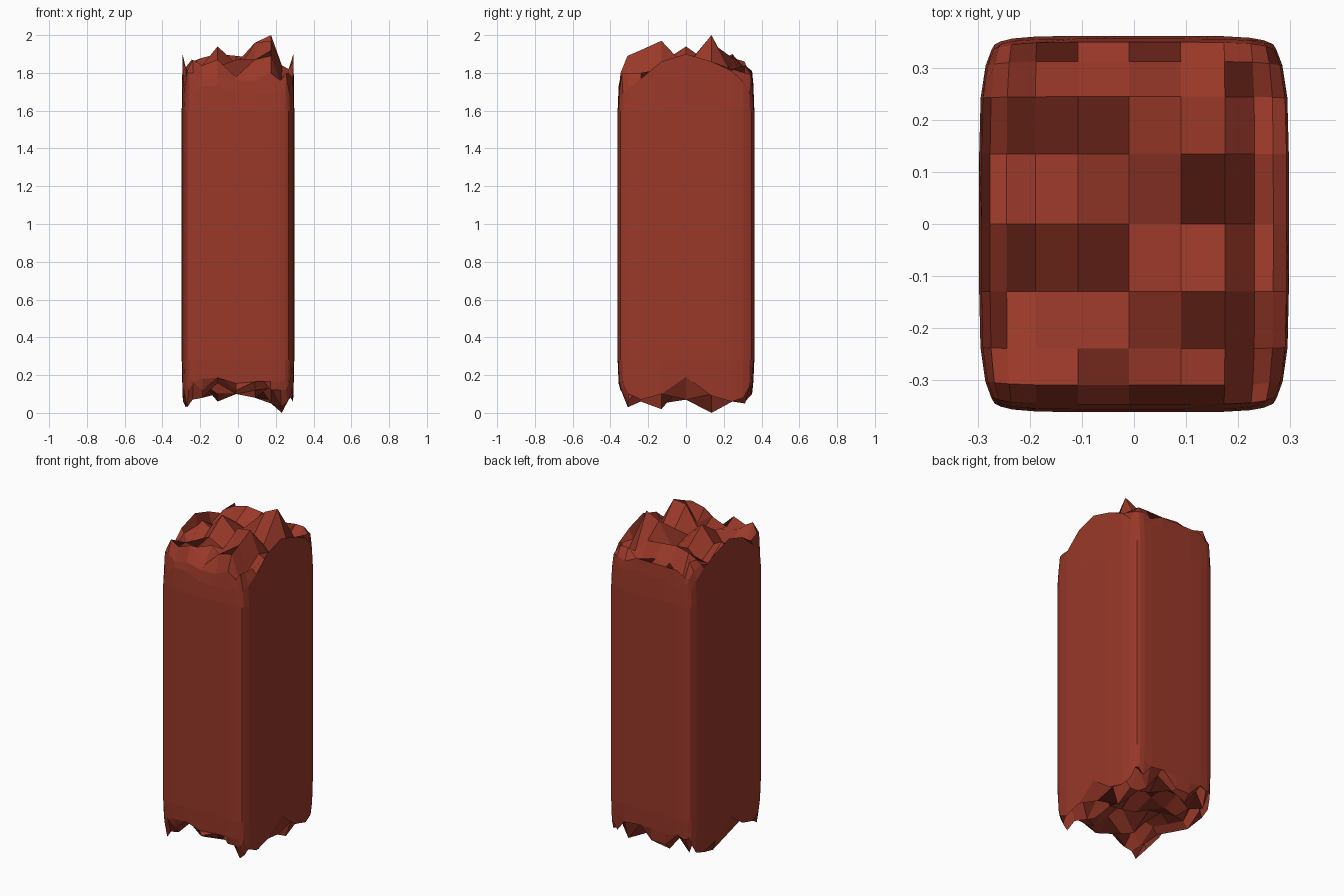
import bpy, bmesh, random

cube = bpy.data.objects.get("Cube")
if cube:
    bpy.data.objects.remove(cube)
random.seed(7)

# Grid lines of the broken ends
XS = [-.298, -.277, -.245, -.19, -.108, -.01, .09, .175, .232, .268, .298]
YS = [-.362, -.347, -.31, -.24, -.13, 0, .135, .245, .313, .35, .362]
N = len(XS)
last = N - 1

# Crest lines of each end, across the width and along the depth
TOP_X = [1.9, 1.83, 1.87, 1.88, 1.94, 1.89, 1.96, 2.0, 1.86, 1.84, 1.9]
TOP_Y = [1.73, 1.8, 1.89, 1.92, 1.97, 1.94, 2.0, 1.9, 1.86, 1.81, 1.74]
TOP_RIM = [1.64, 1.69, 1.72, 1.77, 1.86, 1.9, 1.86, 1.81, 1.75, 1.7, 1.65]
LOW_X = [.06, .03, .07, .08, .06, .1, .08, .05, 0, .06, .06]
LOW_Y = [.15, .12, .03, .06, .02, .07, 0, .06, .05, .1, .16]
LOW_RIM = [.22, .16, .1, .07, .1, .19, .09, .06, .08, .14, .22]

# Hollows in the top: depth row -> columns that sink
HOLLOWS = {2: (5, 8), 3: (2, 4, 6, 8), 4: (2, 3, 4, 5), 5: (6, 7, 8),
           6: (2, 3, 4, 5), 7: (7, 8), 8: (3, 6)}
# Points that keep their full crest height
TOP_PEAKS = {(7, 6), (7, 4), (6, 4), (4, 5), (7, 3), (6, 6), (4, 7)}
LOW_PEAKS = {(8, 6), (8, 4), (4, 4), (6, 5), (2, 2), (7, 8)}


def outline(i, j):
    """Plan position: straight inner lines, bowed walls, rounded corners."""
    x, y = XS[i], YS[j]
    u, v = abs(x) / .298, abs(y) / .362
    return x * (1 - .1 * v ** 6 * u ** 4), y * (1 - .045 * u ** 6 * v ** 4)


def top_height(i, j):
    z = min(TOP_X[i], TOP_Y[j])
    if i in HOLLOWS.get(j, ()):
        return z - random.uniform(.08, .13)
    if (i, j) in TOP_PEAKS:
        return z
    return z - random.choice((0, .02, .04))


def low_height(i, j):
    z = max(LOW_X[i], LOW_Y[j])
    if (i, j) in LOW_PEAKS:
        return z
    if j in (0, last):
        return z + random.uniform(0, .04)
    return z + random.choice((0, 0, .04, .08, .1))


def broken_end(bm, height, rim):
    grid = [[None] * N for _ in range(N)]
    for i in range(N):
        for j in range(N):
            x, y = outline(i, j)
            # Walls lean in slightly at the broken edge
            if j in (0, last):
                y *= .985
            if i in (0, last):
                x *= .985
            z = rim[j] if i in (0, last) else height(i, j)
            grid[i][j] = bm.verts.new((x, y, z))
    for i in range(last):
        for j in range(last):
            bm.faces.new((grid[i][j], grid[i + 1][j], grid[i + 1][j + 1], grid[i][j + 1]))
    return grid


# Border indices in order around the block
border = ([(i, 0) for i in range(last)] + [(last, j) for j in range(last)]
          + [(i, last) for i in range(last, 0, -1)] + [(0, j) for j in range(last, 0, -1)])

bm = bmesh.new()
top = broken_end(bm, top_height, TOP_RIM)
low = broken_end(bm, low_height, LOW_RIM)

# Straight walls between the two broken ends
loops = [[low[i][j] for i, j in border]]
for z in (.28, 1.6):
    loops.append([bm.verts.new((*outline(i, j), z)) for i, j in border])
loops.append([top[i][j] for i, j in border])
count = len(border)
for a, b in zip(loops, loops[1:]):
    for k in range(count):
        n = (k + 1) % count
        bm.faces.new((a[k], a[n], b[n], b[k]))
bmesh.ops.recalc_face_normals(bm, faces=bm.faces)

mesh = bpy.data.meshes.new("broken_block")
bm.to_mesh(mesh)
bm.free()

# Brick red clay
clay = bpy.data.materials.new("brick_red")
clay.use_nodes = True
color = (.32, .04, .022, 1)
clay.diffuse_color = color
clay.node_tree.nodes["Principled BSDF"].inputs["Base Color"].default_value = color
mesh.materials.append(clay)

block = bpy.data.objects.new("broken_block", mesh)
bpy.context.collection.objects.link(block)
